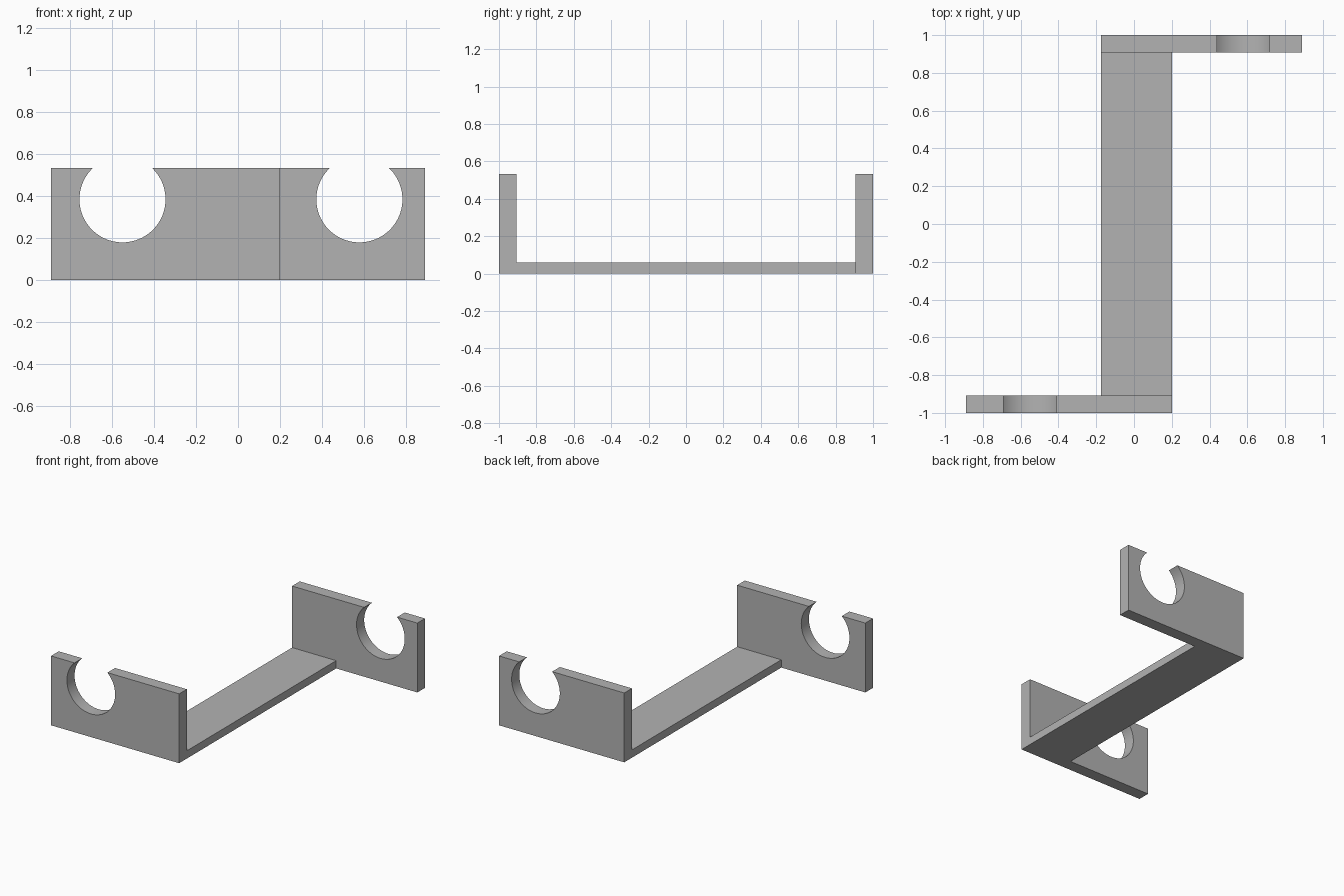
import bpy, bmesh
from math import acos, sin, cos, pi, radians

if "Cube" in bpy.data.objects:
    bpy.data.objects.remove(bpy.data.objects["Cube"], do_unlink=True)

grey = bpy.data.materials.new("plain_grey")
grey.use_nodes = True
grey.diffuse_color = (0.45, 0.45, 0.45, 1)
grey.node_tree.nodes["Principled BSDF"].inputs["Base Color"].default_value = grey.diffuse_color

HEIGHT, FLOOR, INNER = 0.533, 0.06, 0.907
LEFT, RIGHT, REACH = 0.20, -0.175, 0.89
HOLE_Z, HOLE_R, STEPS = 0.383, 0.205, 64


def extrude_profile(name, outline, y0, y1):
    """Solid made from an x-z outline swept from y0 to y1."""
    bm = bmesh.new()
    face = bm.faces.new([bm.verts.new((x, y0, z)) for x, z in outline])
    swept = bmesh.ops.extrude_face_region(bm, geom=[face])["geom"]
    verts = [g for g in swept if isinstance(g, bmesh.types.BMVert)]
    bmesh.ops.translate(bm, verts=verts, vec=(0, y1 - y0, 0))
    bmesh.ops.recalc_face_normals(bm, faces=bm.faces)
    mesh = bpy.data.meshes.new(name)
    bm.to_mesh(mesh)
    bm.free()
    mesh.materials.append(grey)
    obj = bpy.data.objects.new(name, mesh)
    bpy.context.collection.objects.link(obj)
    bpy.ops.object.select_all(action="DESELECT")
    obj.select_set(True)
    bpy.context.view_layer.objects.active = obj
    bpy.ops.object.shade_smooth_by_angle(angle=radians(30))
    return obj


def cradle_outline(x0, x1, hole_x):
    """Rectangular plate with a round seat open through its top edge."""
    gap = acos((HEIGHT - HOLE_Z) / HOLE_R)
    angles = [gap + (2 * pi - 2 * gap) * i / STEPS for i in range(STEPS + 1)]
    arc = [(hole_x + HOLE_R * sin(a), HOLE_Z + HOLE_R * cos(a)) for a in angles]
    return [(x0, HEIGHT), (x0, 0), (x1, 0), (x1, HEIGHT)] + arc


# Upright cradle plates, reaching to opposite sides
extrude_profile("front_cradle_plate", cradle_outline(-REACH, LEFT, -0.55), -1, -INNER)
extrude_profile("back_cradle_plate", cradle_outline(RIGHT, REACH, 0.578), INNER, 1)

# Flat base strip joining the plates
extrude_profile("base_strip", [(RIGHT, 0), (LEFT, 0), (LEFT, FLOOR), (RIGHT, FLOOR)], -INNER, INNER)
